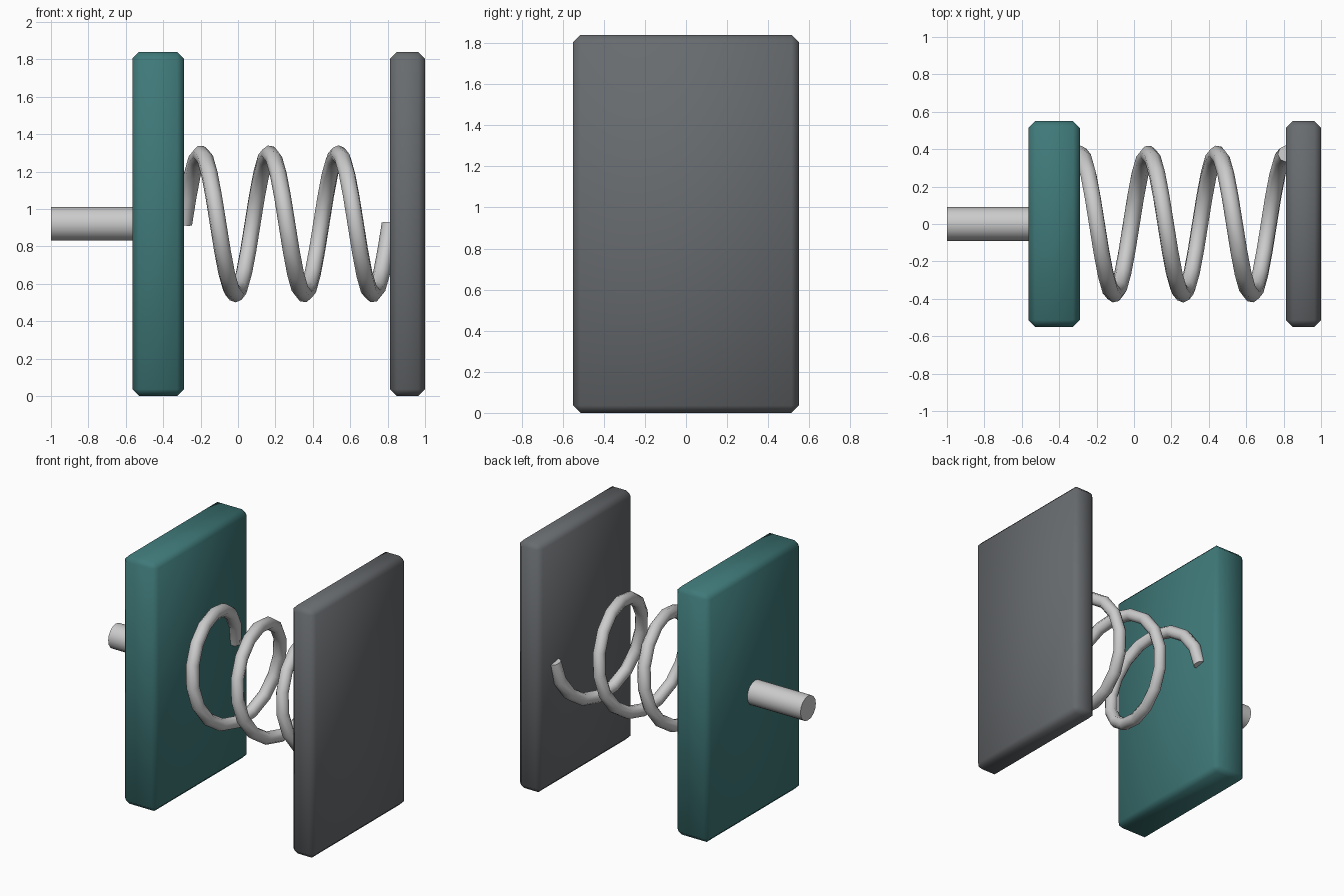
import bpy
from math import cos, sin, pi, radians

if "Cube" in bpy.data.objects:
    bpy.data.objects.remove(bpy.data.objects["Cube"])

AXIS_Z = 0.92


def material(name, rgb):
    m = bpy.data.materials.new(name)
    m.diffuse_color = (*rgb, 1)
    m.use_nodes = True
    m.node_tree.nodes["Principled BSDF"].inputs["Base Color"].default_value = m.diffuse_color
    return m


def smooth(ob, angle=50):
    bpy.ops.object.select_all(action='DESELECT')
    ob.select_set(True)
    bpy.context.view_layer.objects.active = ob
    bpy.ops.object.shade_smooth_by_angle(angle=radians(angle))


def plate(name, x0, x1, mat):
    bpy.ops.mesh.primitive_cube_add(size=1, location=((x0 + x1) / 2, 0, AXIS_Z))
    ob = bpy.context.object
    ob.name = name
    ob.scale = (x1 - x0, 1.10, 1.84)
    bpy.ops.object.transform_apply(location=False, rotation=False, scale=True)
    bev = ob.modifiers.new("edge_bevel", 'BEVEL')
    bev.width = 0.036
    bev.segments = 1
    bpy.ops.object.modifier_apply(modifier=bev.name)
    ob.data.materials.append(mat)
    smooth(ob)


# Moving plate and fixed plate
plate("pusher_plate", -0.565, -0.29, material("teal", (0.05, 0.19, 0.19)))
plate("wall_plate", 0.813, 1.0, material("dark_grey", (0.14, 0.15, 0.16)))

# Push rod, seated into the moving plate
bpy.ops.mesh.primitive_cylinder_add(vertices=16, radius=0.09, depth=0.46,
                                    location=(-0.77, 0, AXIS_Z),
                                    rotation=(0, pi / 2, 0))
rod = bpy.context.object
rod.name = "push_rod"
smooth(rod)

# Coil spring: three turns between the plates
TURNS, STEPS, RADIUS = 3, 16, 0.375
X0, X1 = -0.29, 0.813
curve = bpy.data.curves.new("coil_spring", 'CURVE')
curve.dimensions = '3D'
curve.bevel_depth = 0.045
curve.bevel_resolution = 2
curve.use_fill_caps = True
count = TURNS * STEPS
path = curve.splines.new('POLY')
path.points.add(count)
for i, p in enumerate(path.points):
    a = 2 * pi * i / STEPS
    x = X0 + (X1 - X0) * i / count
    p.co = (x, RADIUS * cos(a), AXIS_Z + RADIUS * sin(a), 1)
spring = bpy.data.objects.new("coil_spring", curve)
bpy.context.collection.objects.link(spring)
bpy.ops.object.select_all(action='DESELECT')
spring.select_set(True)
bpy.context.view_layer.objects.active = spring
bpy.ops.object.convert(target='MESH')
smooth(bpy.context.object)
